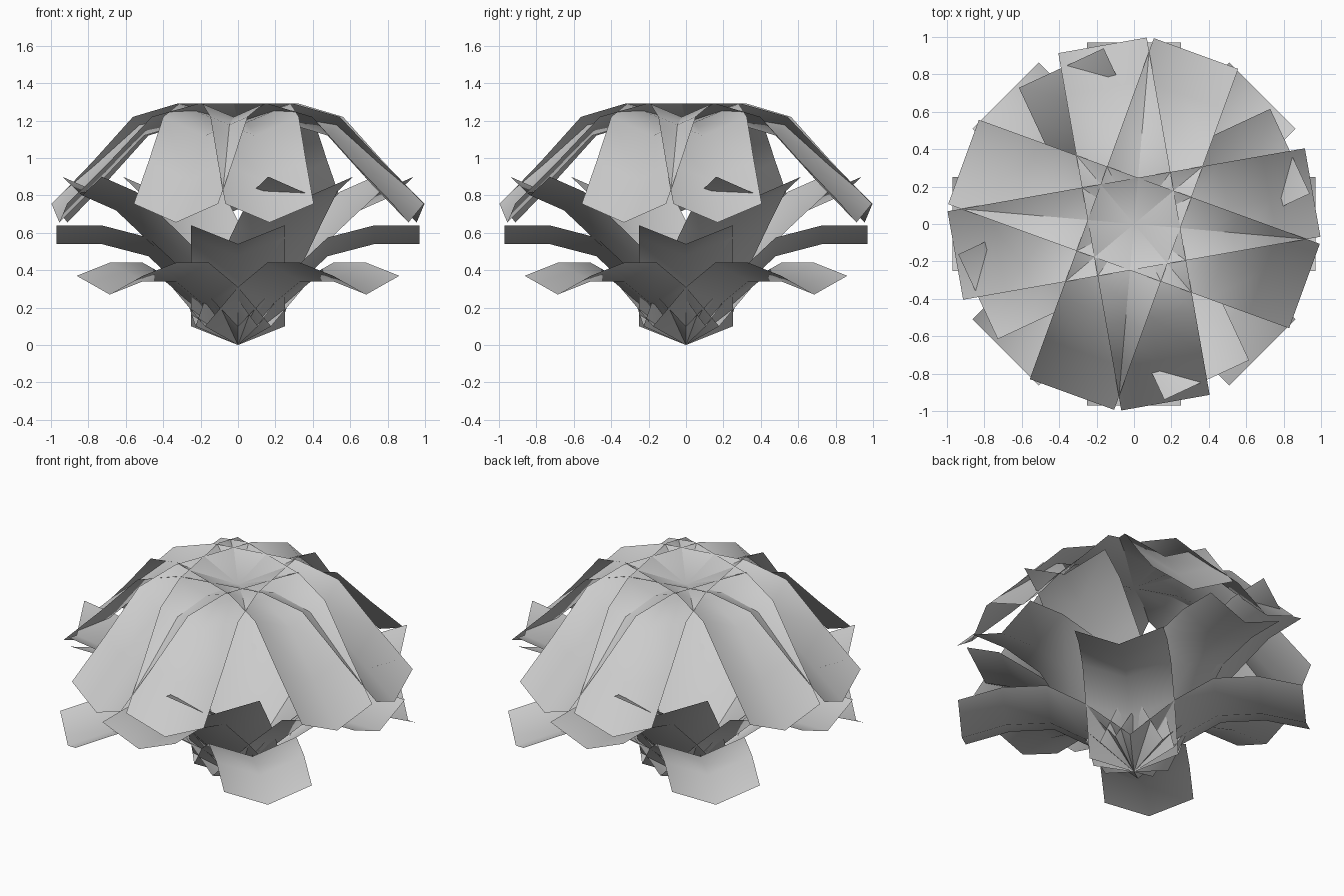
import bpy
from math import cos, sin, radians

if "Cube" in bpy.data.objects:
    bpy.data.objects.remove(bpy.data.objects["Cube"])

FOLD = 0.10         # how far the leaf edges rise above the midrib


def leaf(name, profile, angle, half_width):
    """V-folded strip following a (radius, height) midrib profile."""
    a = radians(angle)
    verts, faces = [], []
    for r, z in profile:
        for side in (-1, 0, 1):
            w = side * half_width
            verts.append((r * cos(a) - w * sin(a),
                          r * sin(a) + w * cos(a),
                          z + FOLD * abs(side)))
    for i in range(len(profile) - 1):
        for j in (0, 1):
            k = i * 3 + j
            faces.append((k, k + 3, k + 4, k + 1))
    mesh = bpy.data.meshes.new(name)
    mesh.from_pydata(verts, [], faces)
    mesh.shade_smooth()
    obj = bpy.data.objects.new(name, mesh)
    bpy.context.collection.objects.link(obj)
    return obj


# Midrib profiles from the centre outwards
drooping = [(0, 0), (0.25, 0.21), (0.47, 0.34), (0.72, 0.34), (0.97, 0.27)]
level = [(0, 0), (0.25, 0.26), (0.48, 0.475), (0.73, 0.54), (0.97, 0.54)]
rising = [(0, 0), (0.25, 0.31), (0.51, 0.54), (0.72, 0.72), (0.92, 0.80)]
arching = [(0, 1.19), (0.26, 1.19), (0.51, 1.12), (0.74, 0.88), (0.97, 0.655)]

# Whorls of four leaves: name, profile, starting angle, half width
whorls = [
    ("low_drooping_leaf", drooping, 45, 0.25),
    ("low_level_leaf", level, 0, 0.25),
    ("middle_rising_leaf", rising, 25, 0.25),
    ("upper_arching_leaf_a", arching, 10, 0.24),
    ("upper_arching_leaf_b", arching, -20, 0.24),
]
for name, profile, start, half_width in whorls:
    for k in range(4):
        leaf(f"{name}_{k + 1}", profile, start + 90 * k, half_width)
